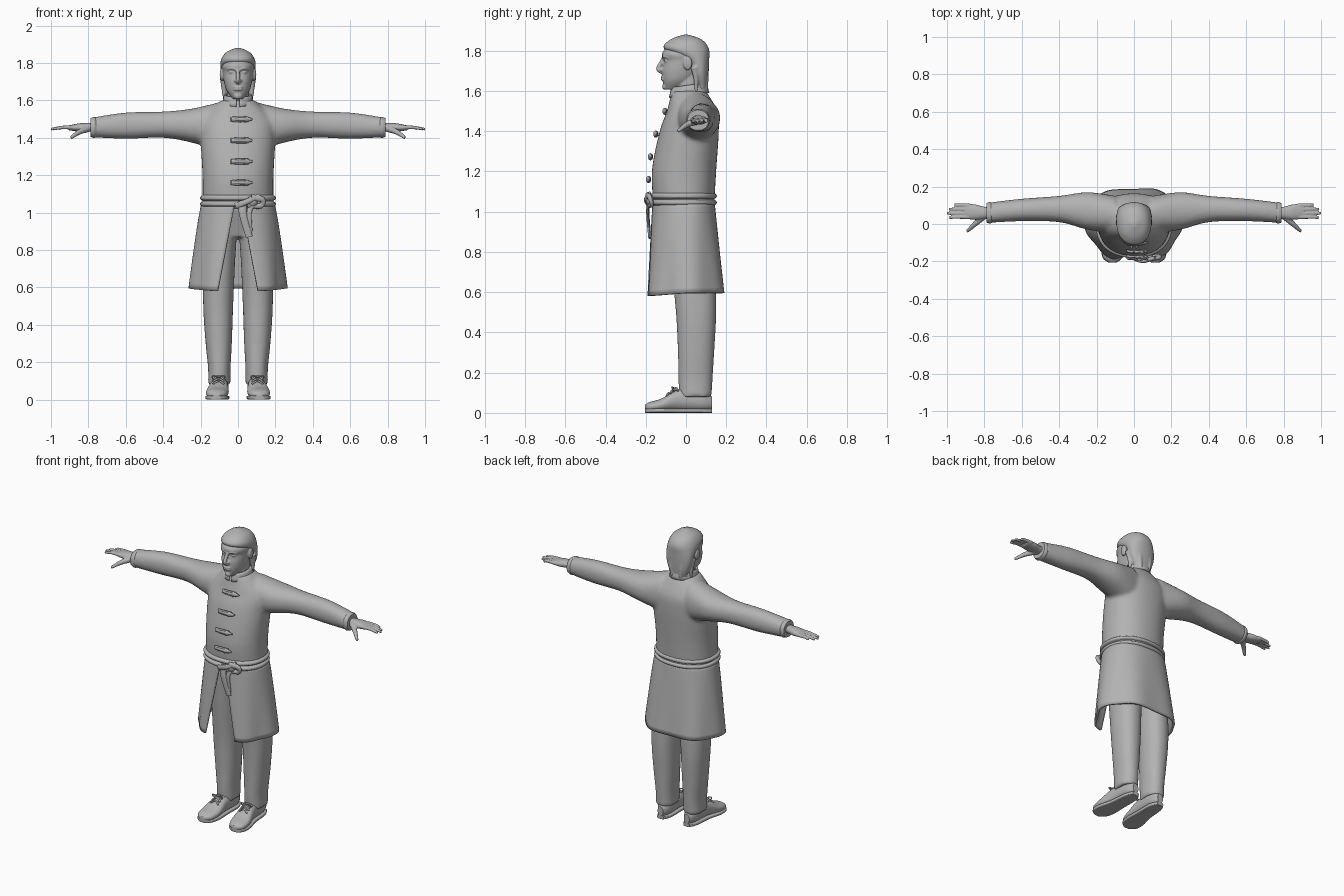
import bpy, bmesh
from math import sin, cos, pi, tau, asin, copysign, radians
from mathutils import Vector, Matrix

default_cube = bpy.data.objects.get("Cube")
if default_cube:
    bpy.data.objects.remove(default_cube)

grey = bpy.data.materials.new("plain_grey")
grey.use_nodes = True
grey.diffuse_color = (.45, .45, .45, 1)
grey.node_tree.nodes["Principled BSDF"].inputs["Base Color"].default_value = grey.diffuse_color


def spline(keys, steps=4):
    """Smooth curve through keys of any dimension."""
    keys = [Vector(key) for key in keys]
    padded = [keys[0]] + keys + [keys[-1]]
    result = []
    for before, start, end, after in zip(padded, padded[1:], padded[2:], padded[3:]):
        leave, arrive = (end - before) / 2, (after - start) / 2
        for step in range(steps):
            t = step / steps
            ease = t * t * (3 - 2 * t)
            result.append(start.lerp(end, ease) + leave * t * (1 - t) ** 2 - arrive * t * t * (1 - t))
    return result + [keys[-1]]


def power(value, exponent):
    return copysign(abs(value) ** exponent, value)


def loft(bm, rings, closed=True):
    rows = [[bm.verts.new(point) for point in ring] for ring in rings]
    count = len(rows[0])
    for row, following in zip(rows, rows[1:]):
        for i in range(count if closed else count - 1):
            j = (i + 1) % count
            bm.faces.new((row[i], row[j], following[j], following[i]))
    if closed:
        bm.faces.new(rows[0])
        bm.faces.new(rows[-1])


def sweep(bm, axis, keys, sides=40, squareness=2.2):
    """Solid along an axis; keys hold position, then centre and radius across each way."""
    rings = []
    for position, centre_a, radius_a, centre_b, radius_b in spline(keys):
        ring = []
        for i in range(sides):
            turn = tau * i / sides
            a = centre_a + radius_a * power(cos(turn), 2 / squareness)
            b = centre_b + radius_b * power(sin(turn), 2 / squareness)
            ring.append({"x": (position, a, b), "y": (a, position, b), "z": (a, b, position)}[axis])
        rings.append(ring)
    loft(bm, rings)


def tube(bm, points, radius, tip=.7, flat=1, sides=12):
    """Bent rod narrowing to tip; flat squeezes its depth."""
    path = spline(points)
    rings = []
    for i, point in enumerate(path):
        along = (path[min(i + 1, len(path) - 1)] - path[max(i - 1, 0)]).normalized()
        across = along.cross(Vector((0, 0, 1) if abs(along.y) > .8 else (0, 1, 0))).normalized()
        depth = along.cross(across) * flat
        size = radius * (1 + (tip - 1) * i / (len(path) - 1))
        rings.append([point + size * (cos(tau * k / sides) * across + sin(tau * k / sides) * depth)
                      for k in range(sides)])
    loft(bm, rings)


def ball(bm, centre, size):
    shape = Matrix.Translation(centre) @ Matrix.Diagonal((*size, 1))
    bmesh.ops.create_uvsphere(bm, u_segments=16, v_segments=10, radius=1, matrix=shape)


def mirror(bm):
    """Add the right-hand copy of everything built so far."""
    copied = bmesh.ops.duplicate(bm, geom=bm.verts[:] + bm.edges[:] + bm.faces[:])["geom"]
    for item in copied:
        if isinstance(item, bmesh.types.BMVert):
            item.co.x = -item.co.x


def finish(name, bm, voxel=0, soften=3, thickness=0):
    bmesh.ops.recalc_face_normals(bm, faces=bm.faces)
    mesh = bpy.data.meshes.new(name)
    bm.to_mesh(mesh)
    bm.free()
    mesh.materials.append(grey)
    mesh.shade_smooth()
    mesh.set_sharp_from_angle(angle=radians(50))
    part = bpy.data.objects.new(name, mesh)
    bpy.context.collection.objects.link(part)
    if thickness:
        solid = part.modifiers.new("thickness", "SOLIDIFY")
        solid.thickness, solid.offset = thickness, 0
    if voxel:
        blend = part.modifiers.new("blend", "REMESH")
        blend.mode, blend.voxel_size, blend.use_smooth_shade = "VOXEL", voxel, True
        smooth = part.modifiers.new("soften", "SMOOTH")
        smooth.factor, smooth.iterations = .5, soften


# Coat body and sleeves, blended into one skin
bm = bmesh.new()
sweep(bm, "x", [(.1, .05, .1, 1.46, .13), (.25, .07, .1, 1.465, .09), (.4, .08, .07, 1.47, .07),
                (.6, .075, .06, 1.465, .07), (.78, .06, .054, 1.455, .053)])
mirror(bm)
sweep(bm, "z", [(1.02, 0, .19, -.01, .15), (1.2, 0, .19, -.01, .16), (1.4, 0, .2, .016, .147),
                (1.5, 0, .19, .03, .125), (1.6, 0, .09, .015, .085)])
finish("coat_body", bm, voxel=.011, soften=5)

# Cuff rims
bm = bmesh.new()
sweep(bm, "x", [(.755, .06, .05, 1.455, .05), (.77, .06, .058, 1.455, .056), (.788, .06, .052, 1.455, .05)])
mirror(bm)
finish("cuffs", bm)

# Standing collar, open at the throat
bm = bmesh.new()
rows = []
for level in range(4):
    row = []
    for i in range(41):
        turn = radians(-84 + 348 * i / 40)
        spread = .08 - .004 * level
        row.append((spread * cos(turn), .015 + (spread + .015) * sin(turn),
                    1.578 + .017 * level + .012 * sin(turn)))
    rows.append(row)
loft(bm, rows, closed=False)
finish("collar", bm, thickness=.012)

# Coat skirt, split at the front and flaring in soft folds
bm = bmesh.new()
rows = []
for level in range(17):
    drop = level / 16
    width, front, back = .188 + .062 * drop ** .8, .16 + .03 * drop, .135 + .055 * drop
    gap = asin((.012 + .082 * drop) / width)
    row = []
    for i in range(81):
        turn = gap - pi / 2 + (tau - 2 * gap) * i / 80
        fold = 1 + drop * (.035 * cos(6 * turn - .4) + .02 * sin(3 * turn))
        depth = front if sin(turn) < 0 else back
        row.append((fold * width * power(cos(turn), .9), fold * depth * power(sin(turn), .9),
                    1.05 - drop * (.455 + .015 * max(0, -sin(turn)))))
    rows.append(row)
loft(bm, rows, closed=False)
finish("coat_skirt", bm, thickness=.014)

# Sash wrapped twice around the waist
bm = bmesh.new()
sash = []
for i in range(9):
    bulge = .015 * abs(sin(pi * i / 4)) ** .5
    sash.append((1.03 + .008 * i, 0, .188 + bulge, -.014, .152 + bulge))
sweep(bm, "z", sash, sides=56)
finish("sash", bm)

# Sash knot with its loop and two hanging ends
bm = bmesh.new()
ball(bm, (.075, -.18, 1.06), (.03, .02, .03))
tube(bm, [(-.01, -.18, 1.035), (.05, -.2, 1.06), (.115, -.18, 1.09)], .018, flat=.6)
tube(bm, [(.07, -.19, 1.08), (.13, -.18, 1.07), (.12, -.17, 1.035), (.05, -.19, 1.04)], .018, flat=.7)
tube(bm, [(.03, -.18, 1.06), (.025, -.19, 1), (.06, -.18, .87)], .023, tip=.8, flat=.4)
tube(bm, [(.08, -.18, 1.05), (.06, -.19, 1), (.066, -.18, .9)], .016, flat=.4)
finish("sash_knot", bm)

# Toggle fastenings: a double cord loop and a pointed peg
for i in range(4):
    bm = bmesh.new()
    z, y = 1.16 + .113 * i, -.18 + .009 * i * i
    for offset in (-.01, .01):
        tube(bm, [(-.04, y, z + offset / 2), (0, y - .004, z + offset), (.055, y, z + offset)], .007)
    tube(bm, [(-.035, y - .004, z), (.04, y - .01, z)], .009, tip=1, flat=.8)
    tube(bm, [(.035, y - .006, z), (.078, y, z)], .018, tip=.2, flat=.7)
    finish("toggle_" + str(i + 1), bm)

# Trousers: two legs joined by a seat
bm = bmesh.new()
sweep(bm, "z", [(.95, .09, .09, .02, .11), (.75, .1, .085, .035, .11), (.5, .106, .08, .05, .1),
                (.3, .103, .07, .05, .09), (.17, .1, .06, .047, .085), (.08, .1, .06, .047, .08)])
mirror(bm)
sweep(bm, "z", [(.87, 0, .14, .03, .09), (1.03, 0, .17, 0, .12)])
finish("trousers", bm, voxel=.01)

# Shoes, with soles following their outline
shoe = [(.13, .095, .02, .05, .03), (.08, .095, .042, .06, .05), (-.03, .1, .048, .065, .055),
        (-.12, .11, .06, .04, .032), (-.18, .115, .05, .03, .024), (-.205, .115, .02, .027, .012)]
bm = bmesh.new()
sweep(bm, "y", shoe)
mirror(bm)
finish("shoes", bm)
bm = bmesh.new()
sweep(bm, "y", [(y, x, width + .003, .011, .011) for y, x, width, *height in shoe], squareness=5)
mirror(bm)
finish("soles", bm)

# Crossed laces and a bow
bm = bmesh.new()
for i in range(3):
    y, z = -.05 - .018 * i, .12 - .012 * i
    for slant in (-.01, .01):
        tube(bm, [(.075, y - slant, z - .012), (.104, y, z + .004), (.133, y + slant, z - .012)], .005, tip=1)
for side in (-1, 1):
    tube(bm, [(.104, -.055, .12), (.104 + .03 * side, -.07, .128), (.104 + .03 * side, -.06, .11),
              (.104, -.06, .114)], .004)
mirror(bm)
finish("laces", bm)

# Hands: palm, four fingers and thumb
bm = bmesh.new()
sweep(bm, "x", [(.75, .06, .03, 1.455, .025), (.8, .06, .032, 1.456, .023), (.85, .064, .041, 1.455, .022),
                (.905, .068, .04, 1.453, .013)])
for i in range(4):
    y, tip = .1 - .021 * i, 1 - .01 * (i - 2) ** 2
    tube(bm, [(.88, y, 1.456), (.94, y, 1.455), (tip, y + .003 - .002 * i, 1.446)], .012, tip=.6)
tube(bm, [(.8, .045, 1.45), (.85, 0, 1.43), (.893, -.04, 1.4)], .02, tip=.4)
mirror(bm)
finish("hands", bm, voxel=.0045, soften=2)

# Head, neck and facial features blended together
bm = bmesh.new()
ball(bm, (.014, -.118, 1.706), (.008, .012, .008))
ball(bm, (.034, -.093, 1.75), (.014, .016, .009))
ball(bm, (.087, .008, 1.738), (.011, .023, .035))
tube(bm, [(.012, -.113, 1.766), (.035, -.11, 1.771), (.058, -.09, 1.765)], .006)
mirror(bm)
sweep(bm, "z", [(1.55, 0, .06, .015, .065), (1.68, 0, .06, .015, .065)])
sweep(bm, "z", [(1.608, 0, .028, -.065, .04), (1.65, 0, .06, -.04, .075), (1.7, 0, .075, -.02, .098),
                (1.75, 0, .081, -.007, .102), (1.79, 0, .084, -.008, .11), (1.85, 0, .05, 0, .07)])
tube(bm, [(0, -.108, 1.775), (0, -.121, 1.745), (0, -.138, 1.71), (0, -.116, 1.695)], .009, tip=1.4)
ball(bm, (0, -.105, 1.622), (.022, .014, .016))
for z in (1.658, 1.67):
    ball(bm, (0, -.115, z), (.026, .011, .006))
finish("head", bm, voxel=.0045, soften=2)

# Swept-back hair with locks reaching the nape
bm = bmesh.new()
for i in range(3):
    x, y = .07 - .02 * i, .04 + .025 * i
    tube(bm, [(x + .01, y, 1.72), (x + .006, y + .01, 1.66), (x, y + .01, 1.59)], .018, tip=.4)
mirror(bm)
sweep(bm, "z", [(1.6, 0, .05, .08, .025), (1.68, 0, .083, .07, .042), (1.75, 0, .092, .055, .06),
                (1.81, 0, .093, .002, .112), (1.855, 0, .066, 0, .08), (1.88, 0, .015, 0, .015)])
finish("hair", bm, voxel=.006)
